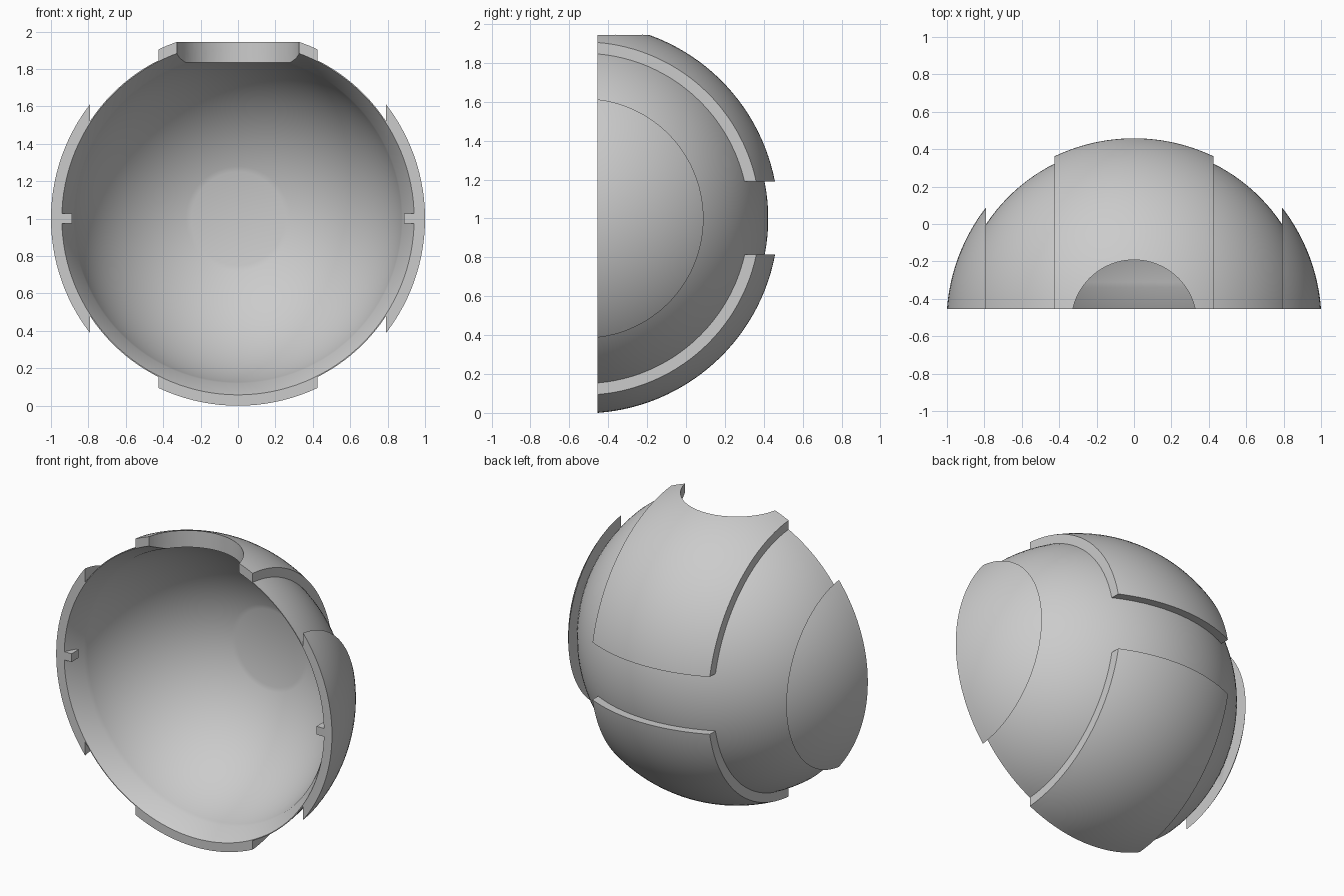
import bpy, bmesh, math
from mathutils import Vector, Matrix

if "Cube" in bpy.data.objects:
    bpy.data.objects.remove(bpy.data.objects["Cube"], do_unlink=True)

CY, CZ = -0.527, 1.0        # centre of all the spherical surfaces
FRONT = -0.455              # flat open face
R_PANEL, R_BODY, R_INNER = 1.0026, 0.95, 0.9

grey = bpy.data.materials.new("plain_grey")
grey.use_nodes = True
grey.diffuse_color = (0.6, 0.6, 0.6, 1)
grey.node_tree.nodes["Principled BSDF"].inputs["Base Color"].default_value = (0.6, 0.6, 0.6, 1)


def finish(name, bm):
    bmesh.ops.recalc_face_normals(bm, faces=bm.faces)
    mesh = bpy.data.meshes.new(name)
    bm.to_mesh(mesh)
    bm.free()
    mesh.materials.append(grey)
    obj = bpy.data.objects.new(name, mesh)
    bpy.context.collection.objects.link(obj)
    return obj


def arc(radius, y_start, r_end=0.0, steps=32):
    """Points (distance from axis, y) on a sphere, from the open face to the back."""
    a0 = math.asin((y_start - CY) / radius)
    a1 = math.acos(r_end / radius)
    angles = [a0 + (a1 - a0) * i / steps for i in range(steps + 1)]
    return [(radius * math.cos(a), CY + radius * math.sin(a)) for a in angles]


def revolve(name, profile, steps=128):
    """Spin a profile about the front-to-back axis."""
    bm = bmesh.new()
    verts = [bm.verts.new((r, y, CZ)) for r, y in profile]
    edges = [bm.edges.new(pair) for pair in zip(verts, verts[1:])]
    bmesh.ops.spin(bm, geom=verts + edges, cent=(0, 0, CZ), axis=(0, 1, 0),
                   angle=math.tau, steps=steps, use_duplicate=False)
    bmesh.ops.remove_doubles(bm, verts=bm.verts, dist=0.0005)
    return finish(name, bm)


def box(name, low, high):
    low, high = Vector(low), Vector(high)
    bm = bmesh.new()
    size = Matrix.Diagonal(high - low).to_4x4()
    bmesh.ops.create_cube(bm, size=1, matrix=Matrix.Translation((low + high) / 2) @ size)
    return finish(name, bm)


def cut(obj, cutter, operation):
    mod = obj.modifiers.new("cut", "BOOLEAN")
    mod.operation, mod.object, mod.solver = operation, cutter, "EXACT"
    bpy.context.view_layer.objects.active = obj
    bpy.ops.object.modifier_apply(modifier=mod.name)
    bpy.data.objects.remove(cutter, do_unlink=True)


def smooth(obj):
    bpy.ops.object.select_all(action="DESELECT")
    obj.select_set(True)
    bpy.context.view_layer.objects.active = obj
    bpy.ops.object.shade_smooth_by_angle(angle=math.radians(32))


def top_hole():
    bm = bmesh.new()
    bmesh.ops.create_cone(bm, cap_ends=True, segments=96, radius1=0.335, radius2=0.335,
                          depth=0.8, matrix=Matrix.Translation((0, CY, 2)))
    return finish("hole_cutter", bm)


# Bowl body: outer sphere, tapered lip, inner sphere with a flat spot at the back
outer = arc(R_BODY, FRONT)
inner = arc(R_INNER, -0.34, r_end=0.25)
body = revolve("bowl_body", outer[::-1] + [(0.942, FRONT)] + inner + [(0, inner[-1][1])])
cut(body, top_hole(), "DIFFERENCE")
smooth(body)


# Raised panels: slices of a thicker shell lying on the body
def panel(name, low, high, hole=False):
    shell = arc(R_PANEL, FRONT)[::-1] + arc(R_BODY - 0.002, FRONT)
    obj = revolve(name, shell + shell[-1:])
    bridge_front(obj)
    cut(obj, box("panel_cutter", low, high), "INTERSECT")
    if hole:
        cut(obj, top_hole(), "DIFFERENCE")
    smooth(obj)


def bridge_front(obj):
    """Close the flat front ring if it is open."""
    bm = bmesh.new()
    bm.from_mesh(obj.data)
    rim = [e for e in bm.edges if e.is_boundary]
    if rim:
        bmesh.ops.bridge_loops(bm, edges=rim)
    bmesh.ops.recalc_face_normals(bm, faces=bm.faces)
    bm.to_mesh(obj.data)
    bm.free()


HALF = 0.425
panel("top_panel", (-HALF, -1, 1.19), (HALF, 1, 3), hole=True)
panel("bottom_panel", (-HALF, -1, -1), (HALF, 1, 0.815))
panel("left_cap", (0.79, -1, -1), (2, 1, 3))
panel("right_cap", (-2, -1, -1), (-0.79, 1, 3))

# Small locating pegs inside the lip
for side, name in ((1, "left_peg"), (-1, "right_peg")):
    xs = sorted((side * 0.888, side * 0.946))
    box(name, (xs[0], FRONT, 0.973), (xs[1], FRONT + 0.07, 1.027))
